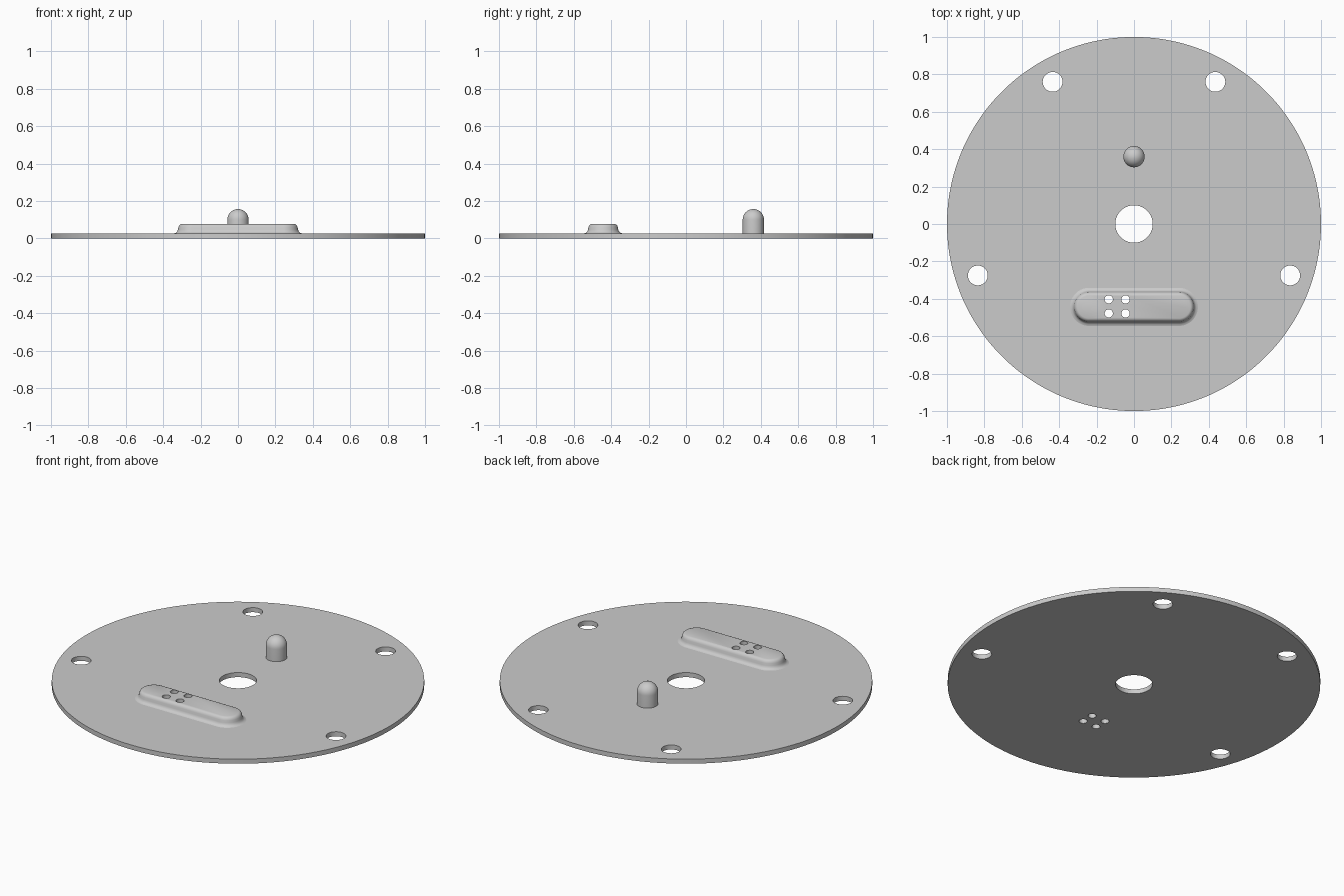
import bpy, bmesh
from math import sin, cos, pi

cube = bpy.data.objects.get("Cube")
if cube:
    bpy.data.objects.remove(cube)

THICK = 0.027
PAD_Y = -0.443

gray = bpy.data.materials.new("plain gray")
gray.use_nodes = True
gray.diffuse_color = (0.6, 0.6, 0.6, 1)
gray.node_tree.nodes["Principled BSDF"].inputs["Base Color"].default_value = (0.6, 0.6, 0.6, 1)


def stack(bm, profile, straight=0.0, center=(0, 0), n=64):
    """Loft capped rings of (radius, z); straight stretches each ring along x."""
    rings = []
    for r, z in profile:
        ring = []
        for i in range(n):
            a = 2 * pi * (i + 0.5) / n
            shift = straight if cos(a) > 0 else -straight
            ring.append(bm.verts.new((center[0] + shift + r * cos(a), center[1] + r * sin(a), z)))
        rings.append(ring)
    for low, high in zip(rings, rings[1:]):
        for i in range(n):
            j = (i + 1) % n
            bm.faces.new((low[i], low[j], high[j], high[i]))
    bm.faces.new(rings[0][::-1])
    bm.faces.new(rings[-1])


def finish(name, bm):
    mesh = bpy.data.meshes.new(name)
    bm.to_mesh(mesh)
    bm.free()
    mesh.materials.append(gray)
    obj = bpy.data.objects.new(name, mesh)
    bpy.context.collection.objects.link(obj)
    return obj


def select(obj):
    bpy.ops.object.select_all(action='DESELECT')
    obj.select_set(True)
    bpy.context.view_layer.objects.active = obj


# Round plate
bm = bmesh.new()
stack(bm, [(1, 0), (1, THICK)], n=128)
plate = finish("plate", bm)

# Raised oblong pad with a flared foot and rounded rim
bm = bmesh.new()
stack(bm, [(0.102, 0.015), (0.102, THICK), (0.092, 0.030), (0.085, 0.037), (0.081, 0.047),
           (0.079, 0.060), (0.075, 0.069), (0.069, 0.075), (0.061, 0.078)],
      straight=0.24, center=(0, PAD_Y))
pad = finish("pad", bm)

# Domed locating pin
bm = bmesh.new()
R = 0.057
dome = [(R * cos(t * pi / 20), 0.1 + R * sin(t * pi / 20)) for t in range(10)]
stack(bm, [(R, 0.015)] + dome + [(0.002, 0.1 + R)], center=(0, 0.36), n=48)
pin = finish("pin", bm)

# Cutters for the centre hole, the four mounting holes and the pad holes
bm = bmesh.new()
holes = [(0, 0, 0.1)]
for side in (-1, 1):
    holes += [(side * 0.435, 0.76, 0.053), (side * 0.835, -0.275, 0.053)]
holes += [(x, y, 0.022) for x in (-0.135, -0.045) for y in (-0.403, -0.478)]
for x, y, r in holes:
    stack(bm, [(r, -0.1), (r, 0.3)], center=(x, y), n=48)
cutter = finish("hole_cutter", bm)
cutter.hide_render = True

for part in (plate, pad):
    mod = part.modifiers.new("holes", 'BOOLEAN')
    mod.operation = 'DIFFERENCE'
    mod.solver = 'EXACT'
    mod.object = cutter
    select(part)
    bpy.ops.object.modifier_apply(modifier=mod.name)
bpy.data.objects.remove(cutter)

# Smooth curved walls, crisp rims
for part in (plate, pad, pin):
    select(part)
    bpy.ops.object.shade_smooth_by_angle(angle=pi / 6)
